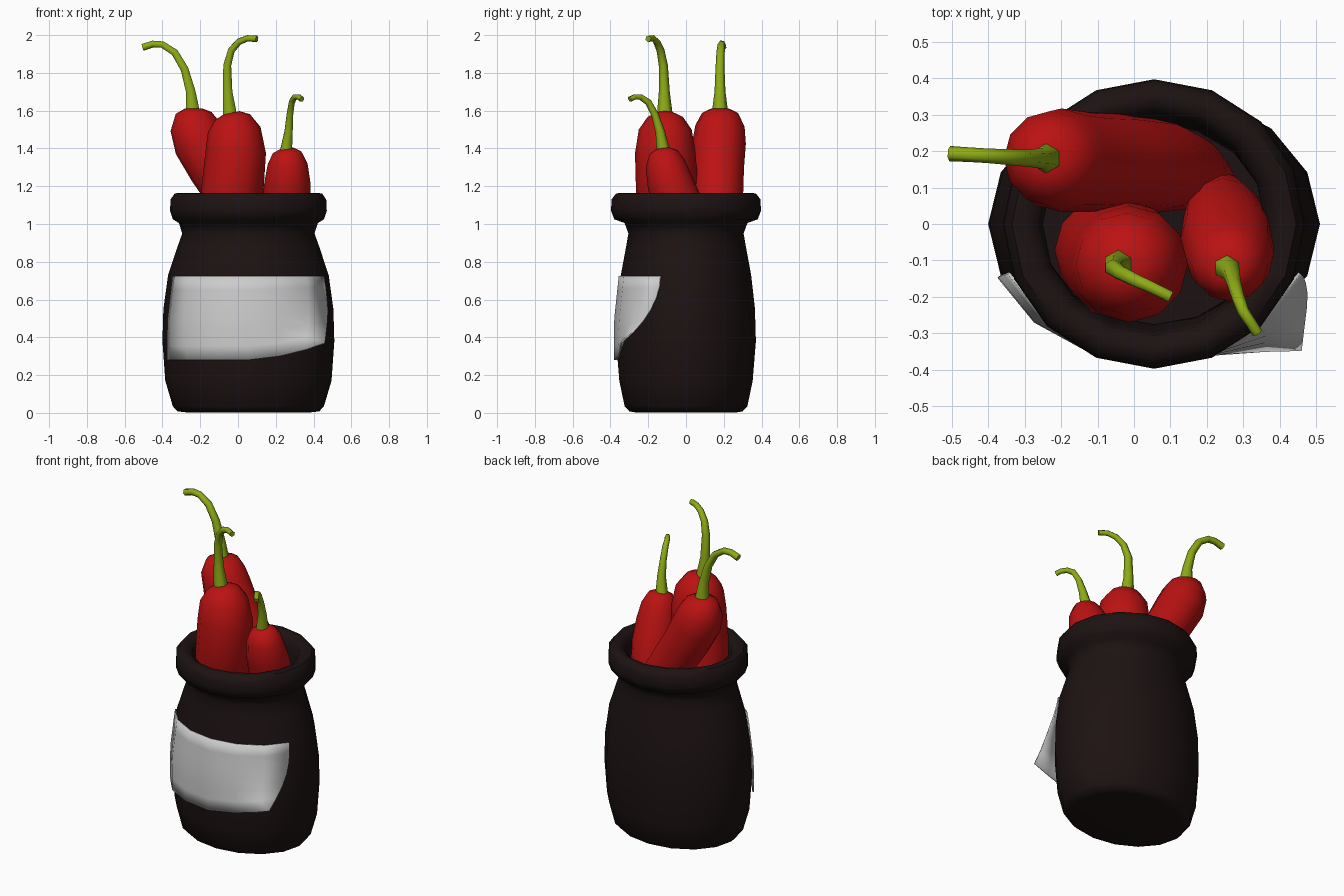
import bpy, bmesh
from math import sin, cos, pi, radians
from mathutils import Vector

if "Cube" in bpy.data.objects:
    bpy.data.objects.remove(bpy.data.objects["Cube"])

CX = 0.055          # jar axis
SIDES = 16


def material(name, rgb):
    m = bpy.data.materials.new(name)
    m.diffuse_color = (*rgb, 1)
    m.use_nodes = True
    m.node_tree.nodes["Principled BSDF"].inputs["Base Color"].default_value = m.diffuse_color
    return m


GLASS = material("dark_jar", (0.012, 0.006, 0.006))
RED = material("pepper_red", (0.5, 0.006, 0.006))
GREEN = material("stem_green", (0.27, 0.41, 0.008))


def finish(name, bm, mat=None, angle=50):
    bmesh.ops.recalc_face_normals(bm, faces=bm.faces)
    me = bpy.data.meshes.new(name)
    bm.to_mesh(me)
    bm.free()
    ob = bpy.data.objects.new(name, me)
    bpy.context.collection.objects.link(ob)
    if mat:
        me.materials.append(mat)
    bpy.ops.object.select_all(action='DESELECT')
    ob.select_set(True)
    bpy.context.view_layer.objects.active = ob
    bpy.ops.object.shade_smooth_by_angle(angle=radians(angle))
    return ob


def loft(name, rings, mat, angle=50):
    """Skin a list of point rings and cap both ends."""
    bm = bmesh.new()
    loops = [[bm.verts.new(p) for p in ring] for ring in rings]
    n = len(loops[0])
    for a, b in zip(loops, loops[1:]):
        for i in range(n):
            j = (i + 1) % n
            bm.faces.new((a[i], a[j], b[j], b[i]))
    bm.faces.new(loops[0])
    bm.faces.new(loops[-1])
    return finish(name, bm, mat, angle)


def tube(name, path, sides, mat, angle=60):
    """Round sections of given radius along (x, y, z, r) points."""
    pts = [Vector(p[:3]) for p in path]
    rings = []
    for i, c in enumerate(pts):
        t = (pts[min(i + 1, len(pts) - 1)] - pts[max(i - 1, 0)]).normalized()
        v = t.cross(Vector((1, 0, 0)) if abs(t.x) < 0.8 else Vector((0, 0, 1)))
        if rings:                       # keep sections untwisted
            v = last - t * last.dot(t)
        v.normalize()
        last = v
        w = t.cross(v)
        rings.append([c + path[i][3] * (v * cos(2 * pi * k / sides) + w * sin(2 * pi * k / sides))
                      for k in range(sides)])
    return loft(name, rings, mat, angle)


# Jar: oval sections (rx, ry, z), outside up, over the rim, down the inside
jar = [(.33, .27, .003), (.375, .30, .008), (.40, .325, .035), (.44, .353, .17), (.455, .37, .38),
       (.45, .365, .55), (.425, .345, .73), (.375, .317, .88), (.35, .305, .95),
       (.368, .325, 1.005), (.40, .38, 1.025), (.415, .397, 1.07), (.412, .394, 1.13),
       (.39, .37, 1.162), (.35, .335, 1.165), (.315, .305, 1.14), (.305, .295, 1.08),
       (.31, .275, .95), (.385, .31, .73), (.415, .335, .38), (.36, .29, .06)]
loft("jar", [[(CX + rx * cos(2 * pi * k / SIDES), ry * sin(2 * pi * k / SIDES), z)
              for k in range(SIDES)] for rx, ry, z in jar], GLASS)

# Label: wraps the front, lower right corner peels forward
peel = {4: (.22, -.357, .30), 5: (.36, -.347, .335), 6: (.46, -.345, .37)}
bm = bmesh.new()
ROWS = 6
grid = []
for r in range(ROWS + 1):
    v = r / ROWS
    z = .725 - .445 * v
    s = min(1, v * 1.8)
    rx, ry = .432 + .03 * s, .352 + .026 * s
    row = []
    for c in range(7):
        a = pi + (c + 1) * pi / 8
        p = Vector((CX + rx * cos(a), ry * sin(a), z))
        if c in peel:
            end = Vector((CX + .462 * cos(a), .378 * sin(a), .28))
            d = Vector(peel[c]) - end
            p += Vector((d.x * v ** 2, d.y * v ** 2.2, d.z * v))
        row.append(bm.verts.new(p))
    grid.append(row)
for a, b in zip(grid, grid[1:]):
    for i in range(6):
        bm.faces.new((a[i], b[i], b[i + 1], a[i + 1]))
label = finish("label", bm)
sol = label.modifiers.new("thickness", 'SOLIDIFY')
sol.thickness = 0.008
sol.offset = 0

# Peppers: crown to tip
peppers = {
    "left": [(-.235, .18, 1.612, .045), (-.235, .18, 1.588, .095), (-.23, .18, 1.52, .13),
             (-.20, .175, 1.43, .142), (-.128, .17, 1.3, .137), (-.045, .17, 1.17, .133),
             (.06, .16, 1.0, .13), (.16, .14, .8, .10), (.24, .10, .6, .05), (.27, .08, .5, .01)],
    "middle": [(-.035, -.11, 1.588, .045), (-.03, -.11, 1.565, .095), (-.02, -.11, 1.50, .14),
               (-.012, -.11, 1.38, .16), (-.03, -.10, 1.17, .165), (-.07, -.07, .98, .15),
               (-.10, -.04, .78, .10), (-.12, -.02, .6, .05), (-.13, -.01, .5, .01)],
    "right": [(.258, -.12, 1.398, .04), (.26, -.118, 1.38, .075), (.263, -.11, 1.32, .105),
              (.262, -.085, 1.22, .122), (.255, -.04, 1.1, .128), (.245, .02, .93, .11),
              (.235, .07, .75, .075), (.22, .11, .58, .03), (.215, .12, .52, .01)],
}
# Stems: base to hooked tip
stems = {
    "left": [(-.24, .18, 1.60, .042), (-.25, .18, 1.70, .029), (-.283, .18, 1.82, .024),
             (-.335, .183, 1.908, .022), (-.40, .187, 1.95, .02), (-.45, .19, 1.953, .02),
             (-.505, .193, 1.935, .021)],
    "middle": [(-.042, -.112, 1.575, .042), (-.055, -.115, 1.70, .029), (-.057, -.12, 1.84, .024),
               (-.035, -.135, 1.92, .021), (.005, -.155, 1.965, .019), (.05, -.175, 1.983, .017),
               (.10, -.20, 1.98, .017)],
    "right": [(.255, -.12, 1.39, .036), (.268, -.137, 1.49, .025), (.275, -.165, 1.58, .02),
              (.285, -.20, 1.645, .018), (.30, -.24, 1.672, .016), (.32, -.27, 1.673, .015),
              (.338, -.298, 1.66, .015)],
}
for side in peppers:
    tube(side + "_pepper", peppers[side], 12, RED)
    tube(side + "_stem", stems[side], 6, GREEN, 65)
